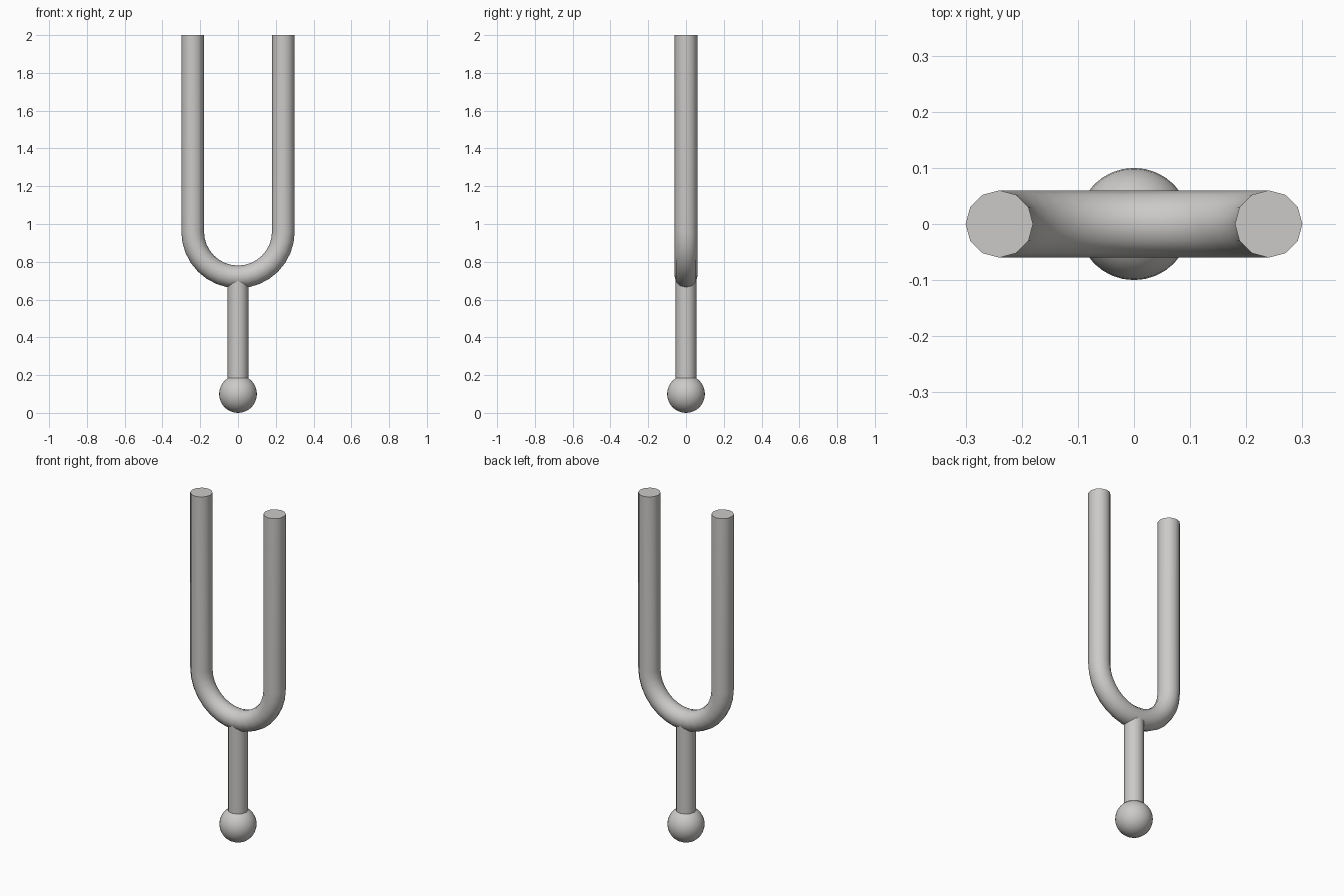
import bpy, bmesh
from math import pi, sin, cos, radians
from mathutils import Vector

if "Cube" in bpy.data.objects:
    bpy.data.objects.remove(bpy.data.objects["Cube"], do_unlink=True)

SIDES = 12
TINE_X, TINE_R = 0.24, 0.06
BEND_Z, BEND_STEPS = 0.96, 16
TOP = 2.0

steel = bpy.data.materials.new("brushed steel grey")
steel.use_nodes = True
colour = (0.60, 0.59, 0.575, 1)
steel.diffuse_color = colour
steel.node_tree.nodes["Principled BSDF"].inputs["Base Color"].default_value = colour


def finish(obj, name):
    obj.name = name
    obj.data.materials.append(steel)
    bpy.ops.object.select_all(action="DESELECT")
    obj.select_set(True)
    bpy.context.view_layer.objects.active = obj
    bpy.ops.object.shade_smooth_by_angle(angle=radians(40))


# Forked tines: one round section swept down, around the bend and up again
def forked_tines():
    stations = [(Vector((TINE_X, 0, TOP)), Vector((1, 0, 0)))]
    for i in range(BEND_STEPS + 1):
        a = -pi * i / BEND_STEPS
        out = Vector((cos(a), 0, sin(a)))
        stations.append((Vector((0, 0, BEND_Z)) + out * TINE_X, out))
    stations.append((Vector((-TINE_X, 0, TOP)), Vector((-1, 0, 0))))

    bm = bmesh.new()
    rings = []
    for centre, out in stations:
        ring = []
        for k in range(SIDES):
            t = 2 * pi * k / SIDES
            offset = out * cos(t) + Vector((0, sin(t), 0))
            ring.append(bm.verts.new(centre + offset * TINE_R))
        rings.append(ring)
    for a, b in zip(rings, rings[1:]):
        for k in range(SIDES):
            n = (k + 1) % SIDES
            bm.faces.new((a[k], a[n], b[n], b[k]))
    bm.faces.new(rings[0])
    bm.faces.new(rings[-1])
    bmesh.ops.recalc_face_normals(bm, faces=bm.faces)
    mesh = bpy.data.meshes.new("forked_tines")
    bm.to_mesh(mesh)
    bm.free()
    obj = bpy.data.objects.new("forked_tines", mesh)
    bpy.context.collection.objects.link(obj)
    finish(obj, "forked_tines")


forked_tines()

# Stem from the ball up into the bend
bottom, top = 0.12, 0.72
bpy.ops.mesh.primitive_cylinder_add(vertices=SIDES, radius=0.055, depth=top - bottom,
                                    location=(0, 0, (bottom + top) / 2))
finish(bpy.context.object, "stem")

# Ball foot
bpy.ops.mesh.primitive_uv_sphere_add(segments=32, ring_count=16, radius=0.1,
                                     location=(0, 0, 0.1))
finish(bpy.context.object, "ball_foot")
